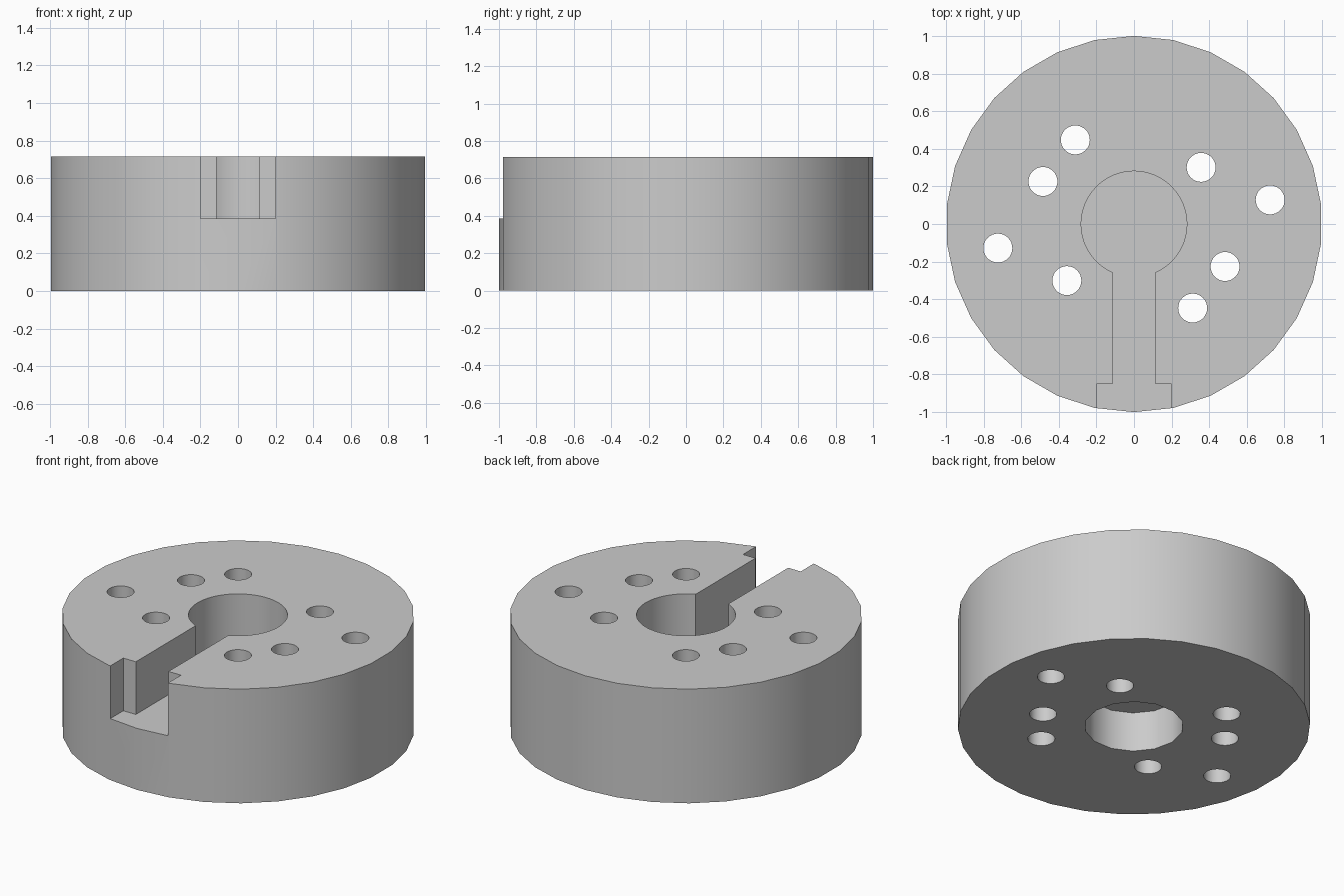
import bpy
import bmesh
from math import sin, cos, pi, radians, sqrt, asin

cube = bpy.data.objects.get("Cube")
if cube:
    bpy.data.objects.remove(cube, do_unlink=True)

HEIGHT = 0.715
SLOT_FLOOR = 0.385
RECESS_DEPTH = 0.25
BORE_R = 0.281
BOLT_R = 0.077
SLOT_W = 0.113
MOUTH_W = 0.2
MOUTH_Y = -0.85


def circle(r, n, cx=0.0, cy=0.0, start=0.0):
    return [(cx + r * cos(start + 2 * pi * i / n),
             cy + r * sin(start + 2 * pi * i / n)) for i in range(n)]


def prism(bm, outline, z0, z1):
    """Extrude a counter-clockwise outline from z0 to z1."""
    low = [bm.verts.new((x, y, z0)) for x, y in outline]
    high = [bm.verts.new((x, y, z1)) for x, y in outline]
    bm.faces.new(low[::-1])
    bm.faces.new(high)
    n = len(outline)
    for i in range(n):
        j = (i + 1) % n
        bm.faces.new((low[i], low[j], high[j], high[i]))


def make_object(name, bm):
    mesh = bpy.data.meshes.new(name)
    bm.to_mesh(mesh)
    bm.free()
    obj = bpy.data.objects.new(name, mesh)
    bpy.context.collection.objects.link(obj)
    return obj


# Plain metal colour
metal = bpy.data.materials.new("light grey metal")
metal.use_nodes = True
grey = (0.6, 0.6, 0.6, 1.0)
metal.diffuse_color = grey
metal.node_tree.nodes["Principled BSDF"].inputs["Base Color"].default_value = grey

# Solid disc with thirty sides
bm = bmesh.new()
prism(bm, circle(1.0, 30, start=pi / 2), 0, HEIGHT)
disc = make_object("slotted_disc", bm)
disc.data.materials.append(metal)

# Keyhole pocket: bore arc, radial slot and wider mouth in one outline
bm = bmesh.new()
half = asin(SLOT_W / BORE_R)
steps = 60
first = -pi / 2 + half
sweep = 2 * pi - 2 * half
keyhole = [(BORE_R * cos(first + sweep * i / steps),
            BORE_R * sin(first + sweep * i / steps)) for i in range(steps + 1)]
left_side = [(-SLOT_W, MOUTH_Y), (-MOUTH_W, MOUTH_Y), (-MOUTH_W, -1.2)]
keyhole += left_side + [(-x, y) for x, y in reversed(left_side)]
prism(bm, keyhole, SLOT_FLOOR, HEIGHT + 0.2)

# Round recess in the underside
prism(bm, circle(BORE_R, 14), -0.2, RECESS_DEPTH)

# Bolt holes in point-symmetric pairs
for x, y in [(0.357, 0.301), (0.724, 0.128), (0.484, -0.226), (0.312, -0.447)]:
    for s in (1, -1):
        prism(bm, circle(BOLT_R, 32, s * x, s * y), -0.2, HEIGHT + 0.2)
cutter = make_object("pocket_cutter", bm)
cutter.hide_render = True
cutter.data.materials.append(metal)

# Cut the disc and drop the cutter
mod = disc.modifiers.new("pockets", 'BOOLEAN')
mod.operation = 'DIFFERENCE'
mod.solver = 'EXACT'
mod.object = cutter
bpy.ops.object.select_all(action='DESELECT')
disc.select_set(True)
bpy.context.view_layer.objects.active = disc
bpy.ops.object.modifier_apply(modifier=mod.name)
bpy.data.objects.remove(cutter, do_unlink=True)

# Round walls smooth, rims sharp
bpy.ops.object.shade_smooth_by_angle(angle=radians(30))
